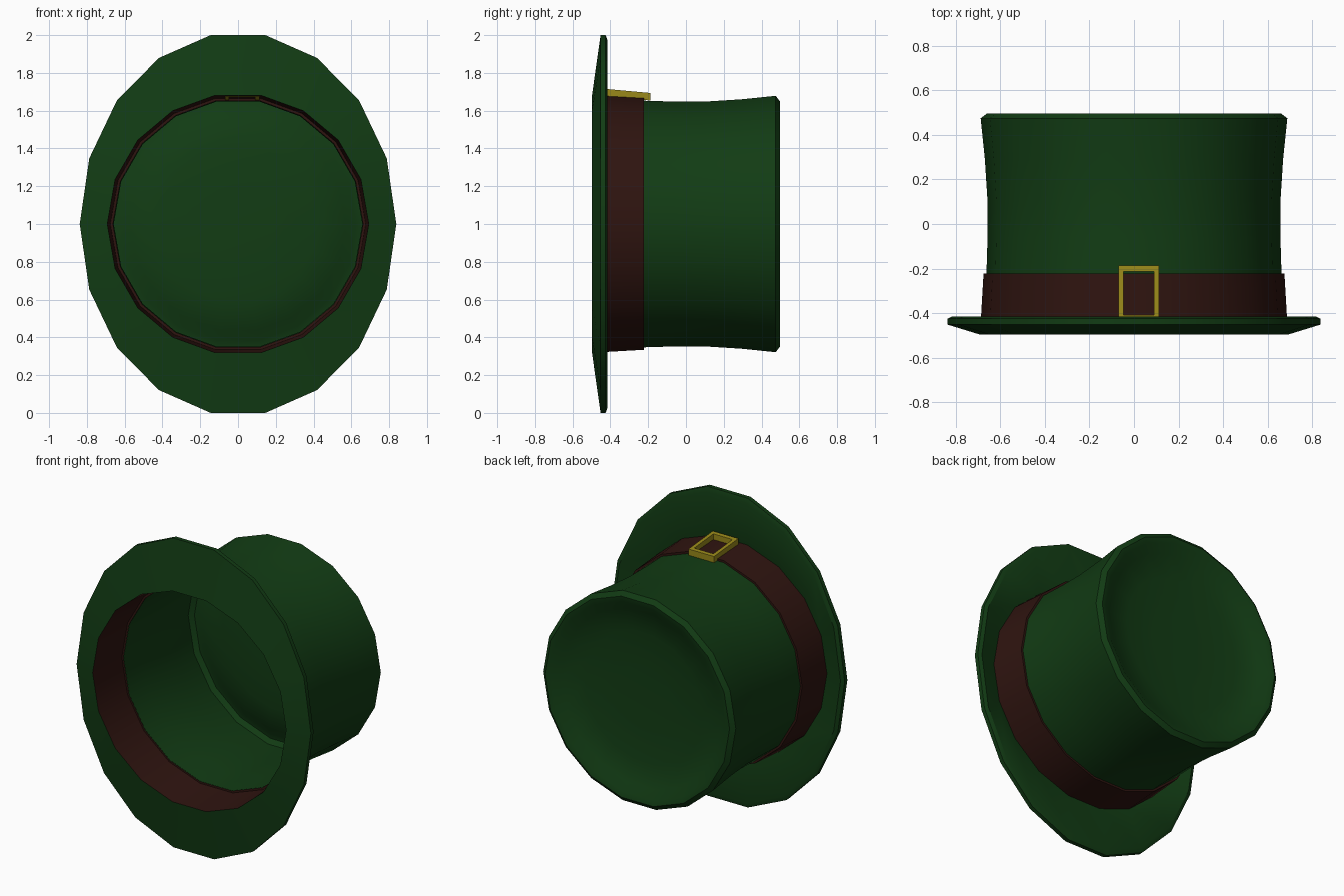
import bpy, bmesh
from math import cos, sin, tau

if "Cube" in bpy.data.objects:
    bpy.data.objects.remove(bpy.data.objects["Cube"])

SIDES = 18


def material(name, rgb):
    m = bpy.data.materials.new(name)
    m.diffuse_color = (*rgb, 1)
    m.use_nodes = True
    m.node_tree.nodes["Principled BSDF"].inputs["Base Color"].default_value = m.diffuse_color
    return m


def finish(name, bm, mat, smooth=True):
    bmesh.ops.recalc_face_normals(bm, faces=bm.faces)
    me = bpy.data.meshes.new(name)
    bm.to_mesh(me)
    bm.free()
    me.materials.append(mat)
    ob = bpy.data.objects.new(name, me)
    bpy.context.collection.objects.link(ob)
    if smooth:
        bpy.ops.object.select_all(action='DESELECT')
        ob.select_set(True)
        bpy.context.view_layer.objects.active = ob
        bpy.ops.object.shade_smooth_by_angle(angle=0.6)
    return ob


def lathe(name, profile, mat, cap=False):
    """Sweep (x radius, z radius, y) points around the y axis at z = 1."""
    bm = bmesh.new()
    rings = [[bm.verts.new((rx * cos(tau * i / SIDES), y, 1 + rz * sin(tau * i / SIDES)))
              for i in range(SIDES)] for rx, rz, y in profile]
    for a, b in zip(rings, rings[1:]):
        for i in range(SIDES):
            j = (i + 1) % SIDES
            bm.faces.new((a[i], a[j], b[j], b[i]))
    if cap:
        bm.faces.new(rings[-1])
    return finish(name, bm, mat)


green = material("green_felt", (0.006, 0.045, 0.007))
brown = material("brown_leather", (0.028, 0.007, 0.005))
gold = material("gold", (0.32, 0.25, 0.01))

# oval brim, round at the opening and turned up at the rim
lathe("brim", [(.692, .692, -.497), (.838, 1.015, -.452), (.838, 1.015, -.425),
               (.815, .985, -.415), (.69, .69, -.455)], green)

# flared crown with a dished top
crown = [(.663, -.225), (.658, -.06), (.658, .1), (.670, .29), (.689, .475),
         (.660, .497), (.625, .49), (.57, .455), (.42, .43), (.2, .42)]
lathe("crown", [(r, r, y) for r, y in crown], green, cap=True)

# band with a small step in to the crown
band = [(.692, -.497), (.676, -.222), (.662, -.222)]
lathe("hat_band", [(r, r, y) for r, y in band], brown)

# buckle: rectangular frame lying on the band, tilted with it
bm = bmesh.new()
outer = [(-.07, -.435), (.113, -.435), (.113, -.187), (-.07, -.187)]
inner = [(-.047, -.408), (.09, -.408), (.09, -.213), (-.047, -.213)]


def loop(points, height):
    return [bm.verts.new((x, y, height - .09 * (y + .435))) for x, y in points]


ot, it, ob_, ib = loop(outer, 1.716), loop(inner, 1.716), loop(outer, 1.676), loop(inner, 1.676)
for a, b in ((ot, it), (it, ib), (ib, ob_), (ob_, ot)):
    for i in range(4):
        j = (i + 1) % 4
        bm.faces.new((a[i], a[j], b[j], b[i]))
finish("buckle", bm, gold, smooth=False)
